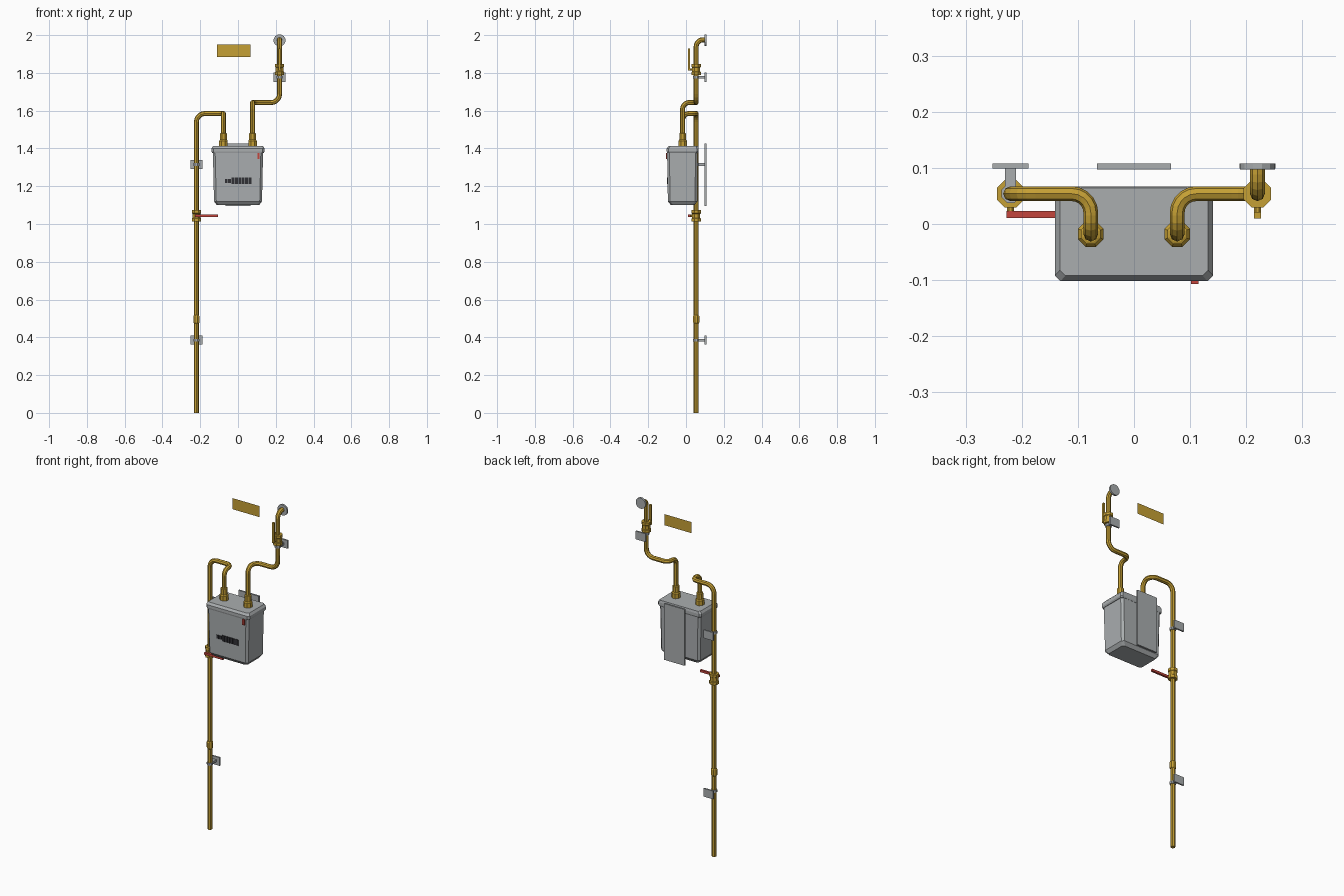
import bpy, bmesh, math
from mathutils import Vector

if "Cube" in bpy.data.objects:
    bpy.data.objects.remove(bpy.data.objects["Cube"])


def mat(name, c):
    m = bpy.data.materials.new(name)
    m.diffuse_color = (*c, 1)
    m.use_nodes = True
    m.node_tree.nodes["Principled BSDF"].inputs["Base Color"].default_value = m.diffuse_color
    return m


BRASS = mat("brass yellow", (0.56, 0.35, 0.035))
GREY = mat("meter grey", (0.40, 0.42, 0.43))
RED = mat("lever red", (0.55, 0.06, 0.045))
DARK = mat("dark marking", (0.03, 0.03, 0.035))


def finish(bm, name, m):
    bmesh.ops.recalc_face_normals(bm, faces=bm.faces)
    me = bpy.data.meshes.new(name)
    bm.to_mesh(me)
    bm.free()
    me.materials.append(m)
    ob = bpy.data.objects.new(name, me)
    bpy.context.collection.objects.link(ob)
    return ob


def box(name, x, y, z, m):
    bm = bmesh.new()
    bmesh.ops.create_cube(bm, size=1)
    for v in bm.verts:
        v.co = [(a[0] + a[1]) / 2 + c * (a[1] - a[0]) for a, c in zip((x, y, z), v.co)]
    return finish(bm, name, m)


def loft(name, rings, m):
    """Skin a stack of equal-length rings and cap both ends."""
    bm = bmesh.new()
    vs = [[bm.verts.new(p) for p in r] for r in rings]
    n = len(vs[0])
    for a, b in zip(vs, vs[1:]):
        for i in range(n):
            bm.faces.new((a[i], a[(i + 1) % n], b[(i + 1) % n], b[i]))
    bm.faces.new(vs[0])
    bm.faces.new(vs[-1])
    return finish(bm, name, m)


def turned(name, centre, profile, m, axis="Z", sides=8):
    """Lathe a (radius, offset) profile about an axis through centre."""
    c = Vector(centre)
    rings = []
    for r, h in profile:
        ring = []
        for i in range(sides):
            t = math.tau * (i + 0.5) / sides
            p, q = r * math.cos(t), r * math.sin(t)
            ring.append(c + Vector((p, q, h) if axis == "Z" else (p, h, q)))
        rings.append(ring)
    return loft(name, rings, m)


def cut_rect(hx, y0, y1, z, c):
    """Rectangle with cut corners."""
    return [(-hx + c, y0, z), (hx - c, y0, z), (hx, y0 + c, z), (hx, y1 - c, z),
            (hx - c, y1, z), (-hx + c, y1, z), (-hx, y1 - c, z), (-hx, y0 + c, z)]


def pipe(name, corners, radius=0.0132):
    """Octagonal tube along a path; each inner corner is (point, bend radius)."""
    pts = [Vector(corners[0][0])]
    for (a, _), (b, r), (c, _) in zip(corners, corners[1:], corners[2:]):
        b = Vector(b)
        u, w = (Vector(a) - b).normalized(), (Vector(c) - b).normalized()
        o = b + (u + w) * r
        for k in range(6):
            t = math.pi / 2 * k / 5
            pts.append(o - w * r * math.cos(t) - u * r * math.sin(t))
    pts.append(Vector(corners[-1][0]))
    cu = bpy.data.curves.new(name, "CURVE")
    cu.dimensions = "3D"
    cu.bevel_depth = radius
    cu.bevel_resolution = 2
    cu.use_fill_caps = True
    sp = cu.splines.new("POLY")
    sp.points.add(len(pts) - 1)
    for p, co in zip(sp.points, pts):
        p.co = (*co, 1)
    sp.use_smooth = False
    cu.materials.append(BRASS)
    ob = bpy.data.objects.new(name, cu)
    bpy.context.collection.objects.link(ob)
    bpy.ops.object.select_all(action="DESELECT")
    ob.select_set(True)
    bpy.context.view_layer.objects.active = ob
    bpy.ops.object.convert(target="MESH")


PX, PY = 0.22, 0.054      # riser position
MX, MY = 0.077, -0.018    # meter port position

# Pipework
pipe("inlet_pipe", [((-PX, PY, 0), 0), ((-PX, PY, 1.585), 0.045), ((-MX, PY, 1.585), 0.034),
                    ((-MX, MY, 1.585), 0.034), ((-MX, MY, 1.40), 0)])
pipe("outlet_pipe", [((MX, MY, 1.40), 0), ((MX, MY, 1.643), 0.034), ((MX, PY, 1.643), 0.034),
                     ((PX, PY, 1.643), 0.045), ((PX, PY, 1.975), 0.035), ((PX, 0.104, 1.975), 0)])
turned("wall_flange", (PX, 0, 1.972), [(0.032, 0.097), (0.032, 0.1075)], GREY, "Y", 12)
turned("pipe_coupling", (-PX, PY, 0.495),
       [(0.014, -0.022), (0.018, -0.016), (0.018, 0.016), (0.014, 0.022)], BRASS)

# Meter: tapered case and overhanging lid
loft("meter_case", [cut_rect(0.112, -0.080, 0.045, 1.10, 0.012),
                    cut_rect(0.127, -0.096, 0.060, 1.12, 0.012),
                    cut_rect(0.133, -0.100, 0.062, 1.385, 0.012)], GREY)
loft("meter_lid", [cut_rect(0.136, -0.100, 0.063, 1.376, 0.010),
                   cut_rect(0.141, -0.102, 0.067, 1.384, 0.010),
                   cut_rect(0.141, -0.102, 0.067, 1.400, 0.010),
                   cut_rect(0.132, -0.092, 0.064, 1.413, 0.010)], GREY)
for side, s in (("left", -1), ("right", 1)):
    turned(side + "_meter_union", (s * MX, MY, 0),
           [(0.0245, 1.405), (0.0245, 1.44), (0.019, 1.447), (0.019, 1.48), (0.014, 1.482)], BRASS)

# Reading strip on the sloping case front, and red seal tag
for i in range(8):
    x = -0.07 + i * 0.018
    h = 0.010 if i < 2 else 0.017
    box(f"reading_mark_{i + 1}", (x, x + 0.0155), (-0.1015, -0.096), (1.228 - h, 1.228 + h), DARK)
box("seal_tag", (0.102, 0.115), (-0.107, -0.098), (1.345, 1.377), RED)

# Wall plate behind the meter and thin sign on the wall
box("meter_wall_plate", (-0.066, 0.066), (0.097, 0.1075), (1.095, 1.425), GREY)
bm = bmesh.new()
bm.faces.new([bm.verts.new(p) for p in ((-0.11, 0.107, 1.885), (0.066, 0.107, 1.885),
                                        (0.066, 0.107, 1.95), (-0.11, 0.107, 1.95))])
finish(bm, "wall_sign", BRASS)

# Pipe brackets: wall pad, arm and clip ring
for i, (x, z) in enumerate(((-PX, 0.385), (-PX, 1.315), (PX, 1.777)), 1):
    box(f"bracket_pad_{i}", (x - 0.032, x + 0.032), (0.0985, 0.1075), (z - 0.024, z + 0.024), GREY)
    box(f"bracket_arm_{i}", (x - 0.010, x + 0.010), (PY + 0.01, 0.10), (z - 0.007, z + 0.007), GREY)
    turned(f"bracket_clip_{i}", (x, PY, z), [(0.0175, -0.007), (0.0175, 0.007)], GREY)

# Valves: ribbed body and stem
for name, x, z in (("inlet", -PX, 1.043), ("outlet", PX, 1.818)):
    turned(name + "_valve_body", (x, PY, z),
           [(0.0265, -0.030), (0.0265, -0.014), (0.023, -0.011), (0.023, 0.011),
            (0.0265, 0.014), (0.0265, 0.030)], BRASS)
    turned(name + "_valve_stem", (x, 0, z), [(0.007, 0.012), (0.007, PY)], BRASS, "Y")
box("inlet_valve_lever", (-0.227, -0.107), (0.011, 0.023), (1.037, 1.050), RED)
box("outlet_valve_lever", (PX - 0.006, PX + 0.006), (0.010, 0.021), (1.812, 1.93), BRASS)
